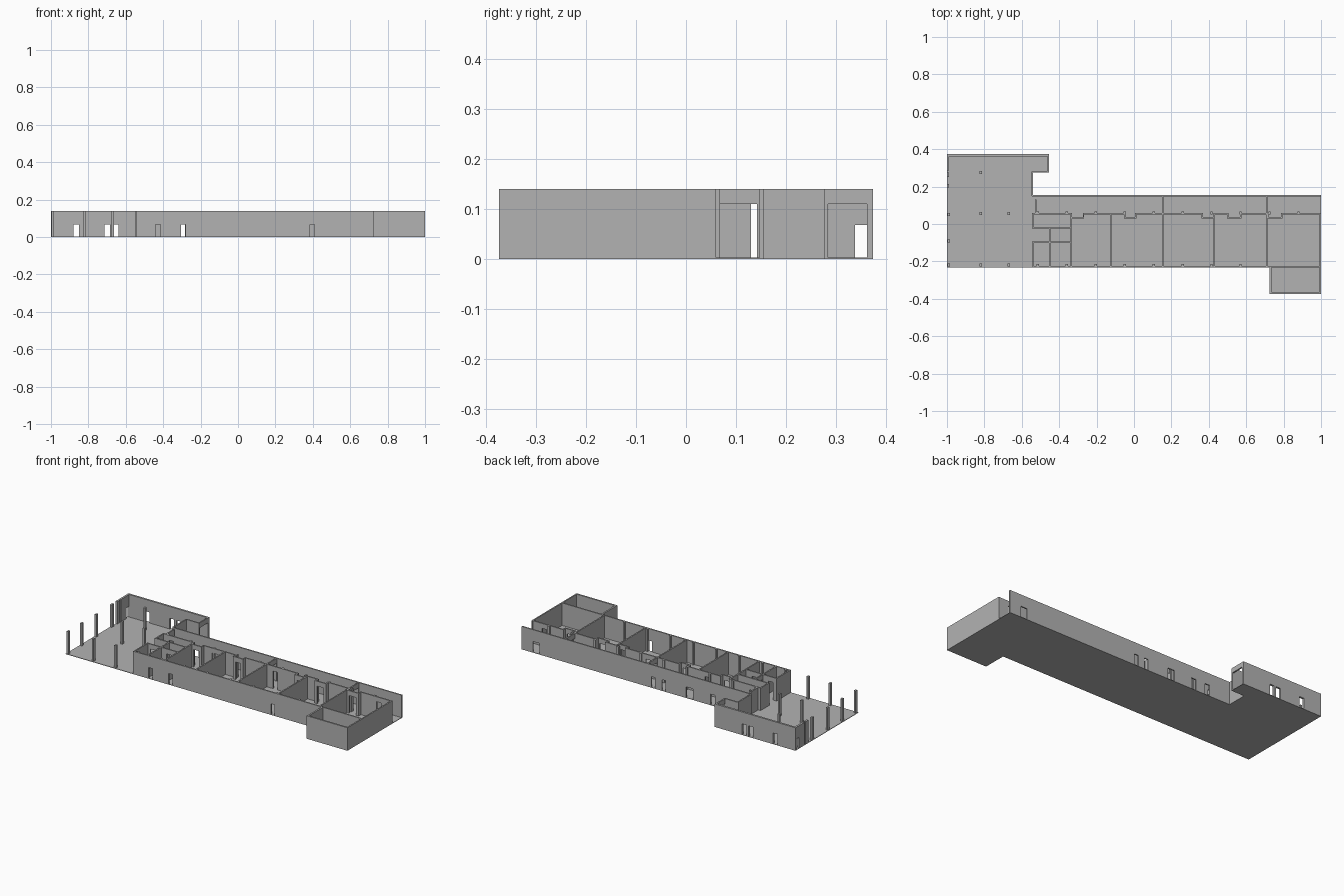
import bpy, bmesh

cube = bpy.data.objects.get("Cube")
if cube:
    bpy.data.objects.remove(cube)

H = 0.14       # wall height
T = 0.008      # wall thickness
FLOOR = 0.003  # slab thickness
LOW, TALL = 0.068, 0.11   # opening heights

grey = bpy.data.materials.new("plain_grey")
grey.use_nodes = True
colour = (0.45, 0.45, 0.45, 1)
grey.diffuse_color = colour
grey.node_tree.nodes["Principled BSDF"].inputs["Base Color"].default_value = colour


def boxes(name, parts):
    """One object from boxes given as (x0, x1, y0, y1, z0, z1)."""
    bm = bmesh.new()
    for x0, x1, y0, y1, z0, z1 in parts:
        vs = bmesh.ops.create_cube(bm, size=1)["verts"]
        for v in vs:
            v.co = ((x0 + x1) / 2 + v.co.x * (x1 - x0),
                    (y0 + y1) / 2 + v.co.y * (y1 - y0),
                    (z0 + z1) / 2 + v.co.z * (z1 - z0))
    mesh = bpy.data.meshes.new(name)
    bm.to_mesh(mesh)
    bm.free()
    mesh.materials.append(grey)
    obj = bpy.data.objects.new(name, mesh)
    bpy.context.collection.objects.link(obj)
    return obj


def wall(name, axis, at, start, end, openings=(), thick=T):
    """Wall along an axis, centred on `at`, with openings (from, to, height)."""
    spans, cursor = [], start
    for a, b, h in sorted(openings):
        if a > cursor:
            spans.append((cursor, a, 0))
        if h < H:
            spans.append((a, b, h))
        cursor = b
    if cursor < end:
        spans.append((cursor, end, 0))
    lo, hi = at - thick / 2, at + thick / 2
    if axis == "x":
        parts = [(a, b, lo, hi, z, H) for a, b, z in spans]
    else:
        parts = [(lo, hi, a, b, z, H) for a, b, z in spans]
    return boxes(name, parts)


# Floor slabs
boxes("main_floor", [(-0.545, 1, -0.232, 0.155, 0, FLOOR)])
boxes("hall_floor", [(-1, -0.545, -0.232, 0.374, 0, FLOOR)])
boxes("corner_floor", [(-0.545, -0.455, 0.28, 0.374, 0, FLOOR)])
boxes("annex_floor", [(0.725, 1, -0.374, -0.232, 0, FLOOR)])

# Long outer walls
wall("front_wall", "x", -0.228, -0.545, 1,
     [(-0.44, -0.415, LOW), (-0.305, -0.28, LOW), (0.385, 0.41, LOW)])
wall("back_wall", "x", 0.151, -0.545, 1,
     [(-0.4, -0.37, LOW), (-0.305, -0.275, LOW), (-0.155, -0.11, LOW),
      (0.03, 0.055, LOW), (0.1, 0.125, LOW), (0.88, 0.925, LOW)])
wall("end_wall", "y", 0.996, -0.374, 0.06)

# Annex
wall("annex_front_wall", "x", -0.369, 0.725, 1, thick=0.01)
wall("annex_side_wall", "y", 0.73, -0.374, -0.228, thick=0.01)

# Hall walls around the open end
wall("hall_back_wall", "x", 0.368, -1, -0.455,
     [(-0.88, -0.85, LOW), (-0.715, -0.685, LOW), (-0.67, -0.64, LOW)], 0.012)
wall("hall_side_wall", "y", -0.994, 0.195, 0.374,
     [(0.215, 0.25, H), (0.275, 0.285, H), (0.338, 0.362, LOW)], 0.012)
wall("corner_end_wall", "y", -0.459, 0.276, 0.374, [(0.284, 0.362, TALL)])
wall("corner_front_wall", "x", 0.28, -0.545, -0.455)
wall("corner_link_wall", "y", -0.545, 0.151, 0.28)

# Partitions between rooms; two of them cross the corridor with a doorway
for i, x in enumerate((-0.335, -0.125, 0.155, 0.43, 0.71)):
    crosses = x in (0.155, 0.71)
    wall(f"room_partition_{i}", "y", x, -0.228, 0.151 if crosses else 0.055,
         [(0.062, 0.142, TALL)] if crosses else ())

# Corridor wall with recessed doorways
ALCOVES = [(-0.335, -0.27), (-0.05, 0.01), (0.365, 0.43), (0.5, 0.57), (0.715, 0.79)]
wall("corridor_wall", "x", 0.055, -0.545, 1,
     [(a, b, H) for a, b in ALCOVES] +
     [(-0.5, -0.47, TALL), (-0.21, -0.17, TALL), (0.2, 0.23, TALL), (0.9, 0.93, TALL)])
for i, (a, b) in enumerate(ALCOVES):
    wall(f"alcove_door_wall_{i}", "x", 0.033, a, b, [(a + 0.014, b - 0.014, TALL)])
    for side, x in (("start", a), ("end", b)):
        wall(f"alcove_{side}_return_{i}", "y", x, 0.029, 0.059)

# Small service rooms beside the hall
wall("service_end_wall", "y", -0.541, -0.228, 0.059,
     [(-0.095, -0.022, H)])
wall("service_wall_upper", "x", -0.02, -0.545, -0.335)
wall("service_wall_lower", "x", -0.098, -0.545, -0.335,
     [(-0.52, -0.49, TALL), (-0.41, -0.38, TALL)])
wall("service_divider", "y", -0.45, -0.228, -0.02, [(-0.09, -0.05, TALL)])
wall("lobby_divider", "y", -0.525, 0.06, 0.13)

# Columns of the open hall and along the building
hall = [(-0.99, y) for y in (-0.22, -0.09, 0.05)]
hall += [(-0.82, y) for y in (-0.22, 0.055, 0.275)]
hall += [(-0.67, y) for y in (-0.22, 0.055)]
row = [(-0.515 + 0.155 * i, 0.06) for i in range(10)]
front_row = [(-0.515 + 0.155 * i, -0.223) for i in range(8)]
for name, spots in (("hall_columns", hall), ("corridor_columns", row),
                    ("front_columns", front_row)):
    boxes(name, [(x - 0.006, x + 0.006, y - 0.008, y + 0.008, 0, H) for x, y in spots])
